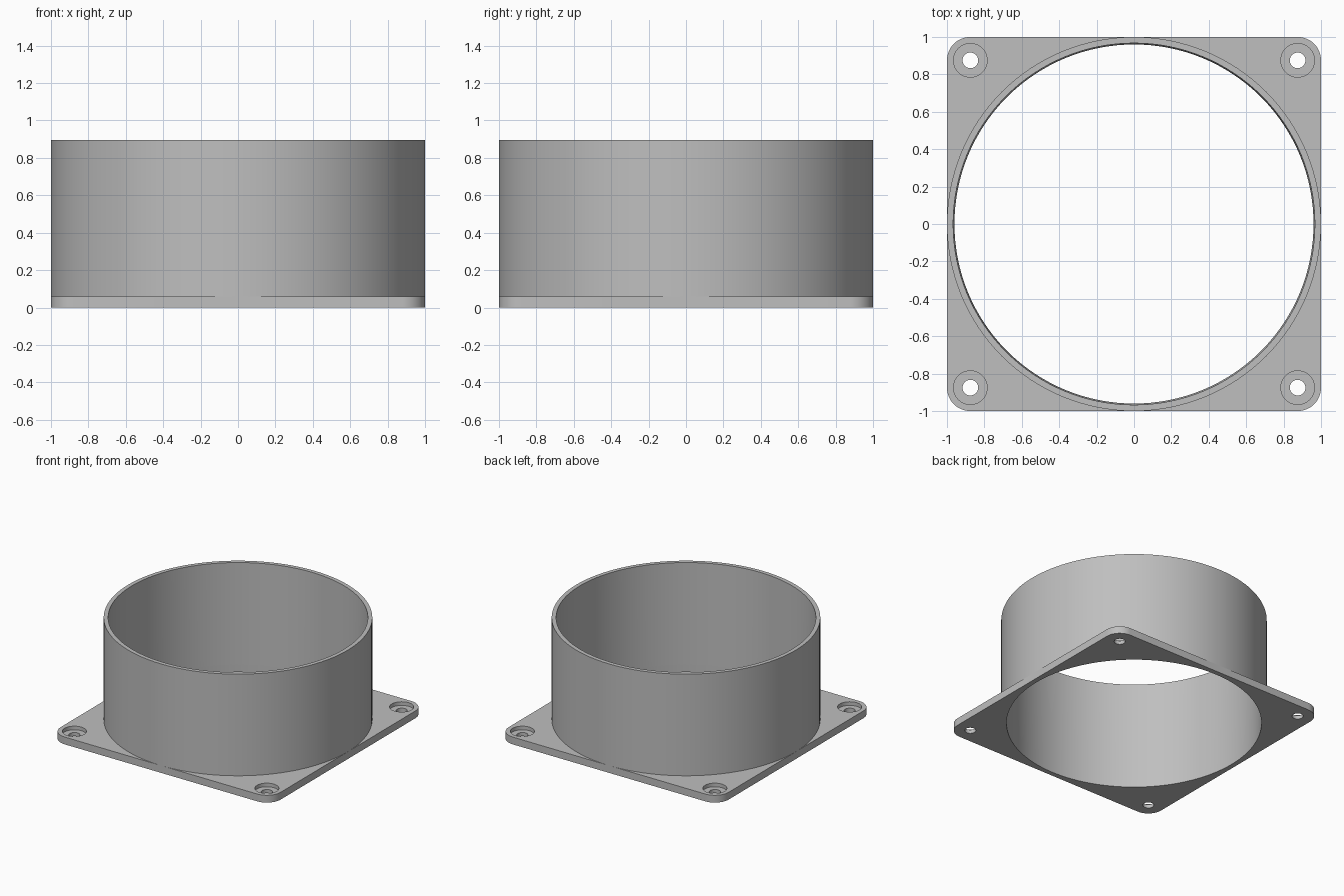
import bpy, bmesh
from math import cos, sin, pi, radians

if "Cube" in bpy.data.objects:
    bpy.data.objects.remove(bpy.data.objects["Cube"], do_unlink=True)

FLANGE_TOP, TUBE_TOP = 0.06, 0.895
BORE, TUBE_INNER, TUBE_OUTER = 0.96, 0.967, 1.0
CORNER, HOLE_POS = 0.125, 0.875
SEGMENTS = 128

grey = bpy.data.materials.new("plain grey")
grey.use_nodes = True
grey.diffuse_color = (0.52, 0.52, 0.52, 1)
grey.node_tree.nodes["Principled BSDF"].inputs["Base Color"].default_value = grey.diffuse_color


def make_object(name, bm):
    bmesh.ops.recalc_face_normals(bm, faces=bm.faces)
    mesh = bpy.data.meshes.new(name)
    bm.to_mesh(mesh)
    bm.free()
    mesh.materials.append(grey)
    obj = bpy.data.objects.new(name, mesh)
    bpy.context.collection.objects.link(obj)
    return obj


def prism(name, outline, z0, z1):
    bm = bmesh.new()
    face = bm.faces.new([bm.verts.new((x, y, z0)) for x, y in outline])
    top = bmesh.ops.extrude_face_region(bm, geom=[face], use_keep_orig=True)["geom"]
    verts = [g for g in top if isinstance(g, bmesh.types.BMVert)]
    bmesh.ops.translate(bm, vec=(0, 0, z1 - z0), verts=verts)
    return make_object(name, bm)


def circle(r, n, cx=0, cy=0):
    return [(cx + r * cos(2 * pi * i / n), cy + r * sin(2 * pi * i / n)) for i in range(n)]


def smooth(obj):
    bpy.ops.object.select_all(action="DESELECT")
    obj.select_set(True)
    bpy.context.view_layer.objects.active = obj
    bpy.ops.object.shade_smooth_by_angle(angle=radians(30))


# Square flange with rounded corners
corners = [(1, 1), (-1, 1), (-1, -1), (1, -1)]
outline = []
for k, (sx, sy) in enumerate(corners):
    for i in range(13):
        a = pi / 2 * (k + i / 12)
        outline.append((sx * (1 - CORNER) + CORNER * cos(a), sy * (1 - CORNER) + CORNER * sin(a)))
flange = prism("mounting_flange", outline, 0, FLANGE_TOP)

# Cutters: main bore, screw holes and their counterbores
cutters = [prism("bore_cutter", circle(BORE, SEGMENTS), -0.1, 0.2)]
for sx, sy in corners:
    x, y = sx * HOLE_POS, sy * HOLE_POS
    cutters.append(prism("screw_hole_cutter", circle(0.042, 32, x, y), -0.1, 0.2))
    cutters.append(prism("counterbore_cutter", circle(0.09, 40, x, y), 0.03, 0.2))

bpy.context.view_layer.objects.active = flange
for cutter in cutters:
    cutter.hide_render = True
    mod = flange.modifiers.new("cut", "BOOLEAN")
    mod.operation, mod.solver, mod.object = "DIFFERENCE", "EXACT", cutter
    bpy.ops.object.modifier_apply(modifier=mod.name)
    bpy.data.objects.remove(cutter, do_unlink=True)
smooth(flange)

# Round tube standing on the flange, with a slightly tapered inner wall
bm = bmesh.new()
profile = [(TUBE_OUTER, FLANGE_TOP), (TUBE_OUTER, TUBE_TOP), (TUBE_INNER, TUBE_TOP), (BORE, FLANGE_TOP)]
rings = [[bm.verts.new((x, y, z)) for x, y in circle(r, SEGMENTS)] for r, z in profile]
for low, high in zip(rings, rings[1:]):
    for i in range(SEGMENTS):
        j = (i + 1) % SEGMENTS
        bm.faces.new((low[i], low[j], high[j], high[i]))
smooth(make_object("duct_tube", bm))
